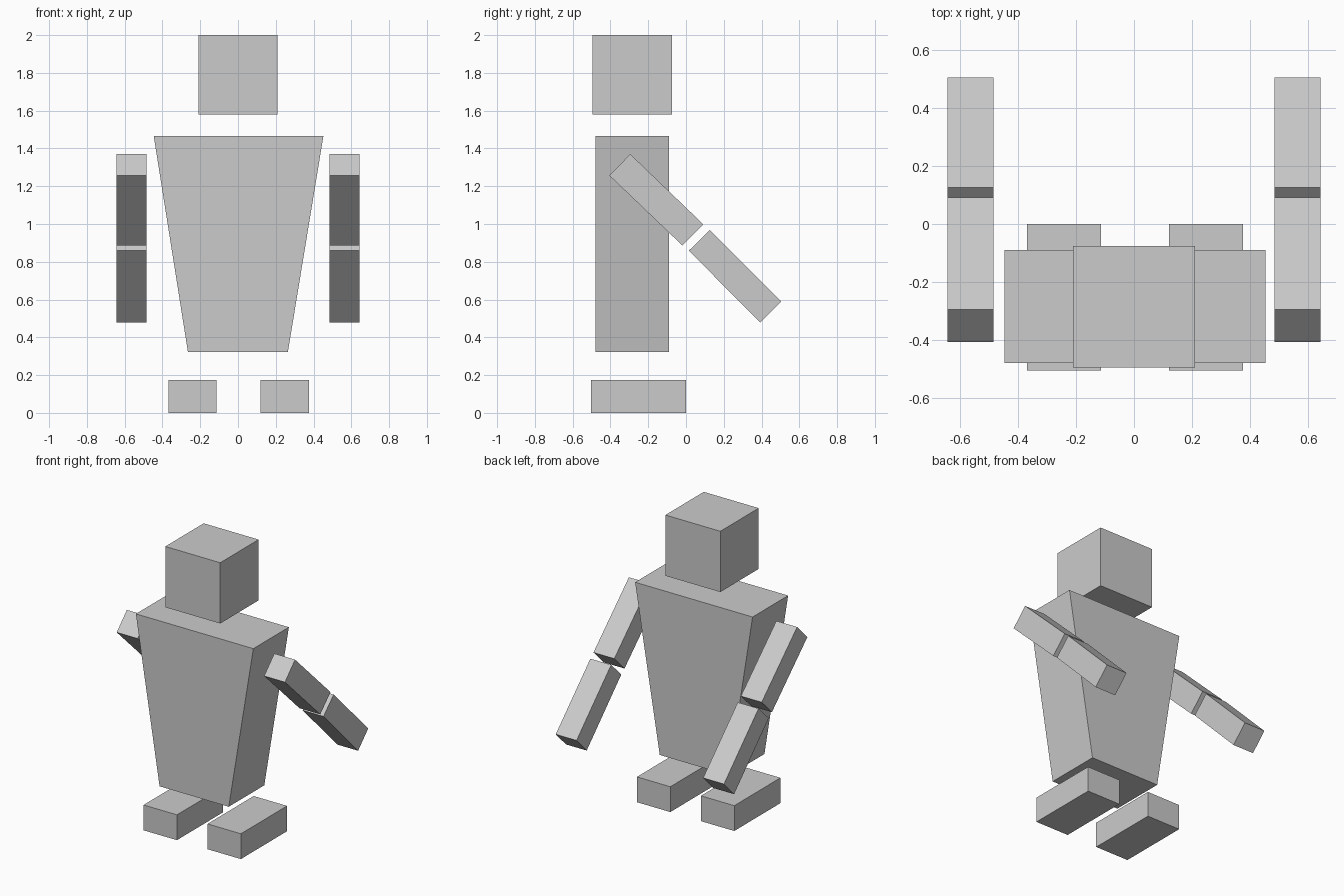
import bpy, bmesh
from mathutils import Vector

if "Cube" in bpy.data.objects:
    bpy.data.objects.remove(bpy.data.objects["Cube"])


def prism(name, profile, start, end):
    """Extrude a closed profile of 3D points from offset start to offset end."""
    bm = bmesh.new()
    face = bm.faces.new([bm.verts.new(Vector(p) + Vector(start)) for p in profile])
    ext = bmesh.ops.extrude_face_region(bm, geom=[face], use_keep_orig=True)
    moved = [g for g in ext["geom"] if isinstance(g, bmesh.types.BMVert)]
    bmesh.ops.translate(bm, verts=moved, vec=Vector(end) - Vector(start))
    bmesh.ops.recalc_face_normals(bm, faces=bm.faces)
    mesh = bpy.data.meshes.new(name)
    bm.to_mesh(mesh)
    bm.free()
    obj = bpy.data.objects.new(name, mesh)
    bpy.context.collection.objects.link(obj)
    return obj


def front_prism(name, xz, y0, y1):
    return prism(name, [(x, 0, z) for x, z in xz], (0, y0, 0), (0, y1, 0))


def side_prism(name, yz, x0, x1):
    return prism(name, [(0, y, z) for y, z in yz], (x0, 0, 0), (x1, 0, 0))


# Head block
front_prism("head", [(-0.21, 1.58), (0.21, 1.58), (0.21, 2.0), (-0.21, 2.0)], -0.494, -0.075)

# Tapered torso
front_prism("torso", [(-0.265, 0.322), (0.264, 0.322), (0.452, 1.465), (-0.446, 1.465)],
            -0.478, -0.09)

# Slanted two-part arms, in side profile
upper = [(-0.406, 1.257), (-0.295, 1.37), (0.092, 0.998), (-0.02, 0.887)]
lower = [(0.015, 0.859), (0.126, 0.968), (0.504, 0.59), (0.393, 0.478)]
foot = [(-0.504, 0), (0, 0), (0, 0.175), (-0.504, 0.175)]

for side, s in (("left", -1), ("right", 1)):
    side_prism(side + "_upper_arm", upper, s * 0.484, s * 0.643)
    side_prism(side + "_forearm", lower, s * 0.484, s * 0.643)
    # Feet sit very slightly off centre
    side_prism(side + "_foot", foot, 0.003 + s * 0.117, 0.003 + s * 0.372)
